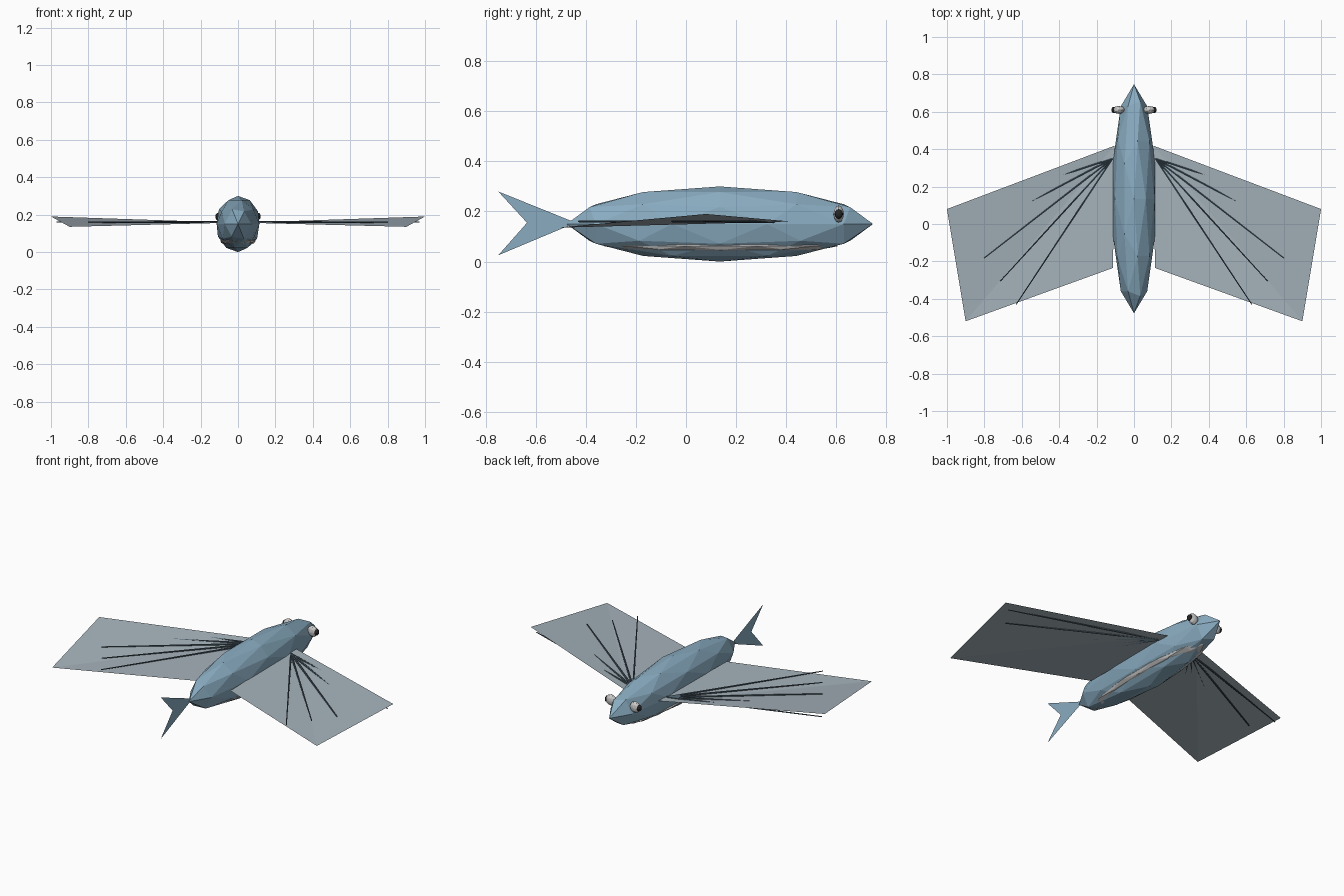
import bpy
from mathutils import Vector

if "Cube" in bpy.data.objects:
    bpy.data.objects.remove(bpy.data.objects["Cube"])


def material(name, rgb):
    m = bpy.data.materials.new(name)
    m.diffuse_color = (*rgb, 1)
    m.use_nodes = True
    m.node_tree.nodes["Principled BSDF"].inputs["Base Color"].default_value = m.diffuse_color
    return m


BLUE = material("skin_blue", (0.25, 0.41, 0.53))
FIN = material("fin_grey_blue", (0.38, 0.45, 0.50))
DARK = material("ray_dark", (0.07, 0.11, 0.14))
WHITE = material("pale", (0.6, 0.62, 0.63))
BLACK = material("pupil_black", (0.02, 0.02, 0.02))


def ball(name, loc, scale, mat, sub=2):
    bpy.ops.mesh.primitive_ico_sphere_add(subdivisions=sub, radius=1, location=loc)
    o = bpy.context.object
    o.name = name
    o.scale = scale
    o.data.materials.append(mat)
    return o


def sheet(name, points, faces, mat):
    me = bpy.data.meshes.new(name)
    me.from_pydata(points, [], faces)
    me.materials.append(mat)
    o = bpy.data.objects.new(name, me)
    bpy.context.collection.objects.link(o)
    return o


def spine(name, a, b, r1, r2, mat):
    a, b = Vector(a), Vector(b)
    d = b - a
    bpy.ops.mesh.primitive_cone_add(vertices=6, radius1=r1, radius2=r2, depth=d.length,
                                    location=(a + b) / 2,
                                    rotation=d.to_track_quat('Z', 'Y').to_euler())
    o = bpy.context.object
    o.name = name
    o.data.materials.append(mat)


# body and pale belly that just breaks through the sides
ball("body", (0, 0.135, 0.15), (0.12, 0.612, 0.15), BLUE)
ball("belly", (0, 0.14, 0.062), (0.1, 0.47, 0.03), WHITE)

# forked tail fin
sheet("tail_fin", [(0, -0.44, 0.155), (0, -0.75, 0.28), (0, -0.635, 0.155), (0, -0.75, 0.025)],
      [(0, 1, 2), (0, 2, 3)], BLUE)

for s, side in ((1, "right"), (-1, "left")):
    # wing-like pectoral fin
    pts = [(s * 0.105, 0.418, 0.16), (s * 1.0, 0.08, 0.19),
           (s * 0.9, -0.52, 0.135), (s * 0.112, -0.235, 0.155)]
    faces = [(0, 2, 1), (0, 3, 2)] if s > 0 else [(0, 1, 2), (0, 2, 3)]
    sheet(side + "_wing_fin", pts, faces, FIN)
    # fan of fin rays
    for i in range(5):
        spine(f"{side}_fin_ray_{i}", (s * 0.115, 0.35, 0.16),
              (s * (0.63 + 0.085 * i), -0.43 + 0.124 * i, 0.16), 0.006, 0.003, DARK)
    # eye and pupil
    ball(side + "_eye", (s * 0.082, 0.61, 0.19), (0.033, 0.021, 0.034), WHITE)
    ball(side + "_pupil", (s * 0.107, 0.61, 0.19), (0.015, 0.017, 0.02), BLACK)
